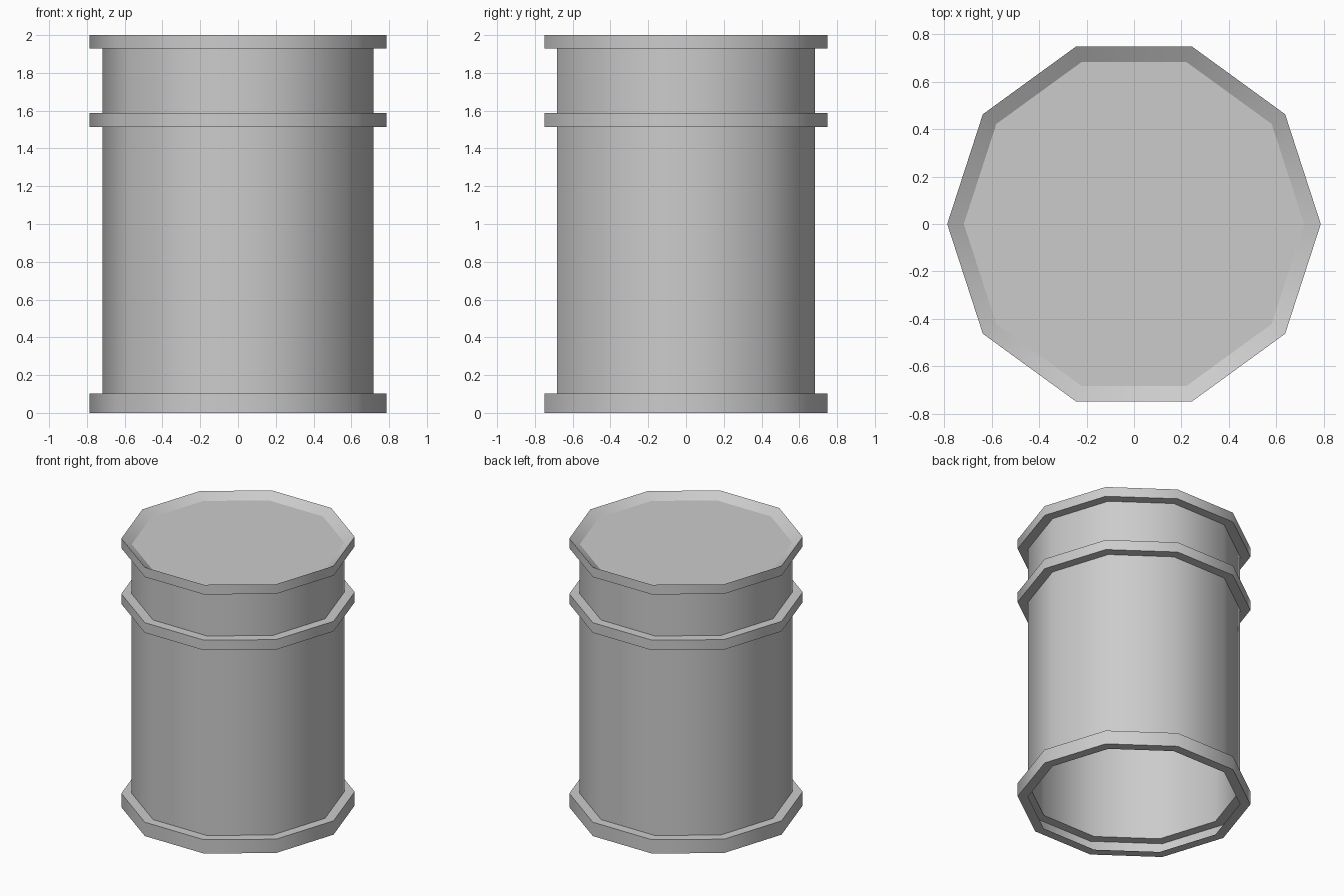
import bpy, bmesh, math

if "Cube" in bpy.data.objects:
    bpy.data.objects.remove(bpy.data.objects["Cube"])

SIDES = 10
BODY_R, RIM_R = 0.717, 0.787

# Shell profile (radius, height): open foot, three hoops, sloping rim down to the lid
profile = [(BODY_R, 0.0)]
for low, high in [(0.0, 0.103), (1.513, 1.588), (1.928, 2.0)]:
    if low > 0:
        profile.append((BODY_R, low))
    profile += [(RIM_R, low), (RIM_R, high)]
    if high < 2:
        profile.append((BODY_R, high))
profile.append((BODY_R, 1.957))


def ring(bm, r, z):
    step = 2 * math.pi / SIDES
    return [bm.verts.new((r * math.cos(i * step), r * math.sin(i * step), z))
            for i in range(SIDES)]


bm = bmesh.new()
rings = [ring(bm, r, z) for r, z in profile]

# Walls between neighbouring rings
for a, b in zip(rings, rings[1:]):
    for i in range(SIDES):
        j = (i + 1) % SIDES
        bm.faces.new((a[i], a[j], b[j], b[i])).smooth = True

# Recessed flat lid
lid = bm.faces.new(rings[-1])

# Smooth round the barrel, crisp along every hoop edge
for r in rings:
    for i in range(SIDES):
        bm.edges.get((r[i], r[(i + 1) % SIDES])).smooth = False

mesh = bpy.data.meshes.new("barrel")
bm.to_mesh(mesh)
bm.free()
barrel = bpy.data.objects.new("barrel", mesh)
bpy.context.collection.objects.link(barrel)
